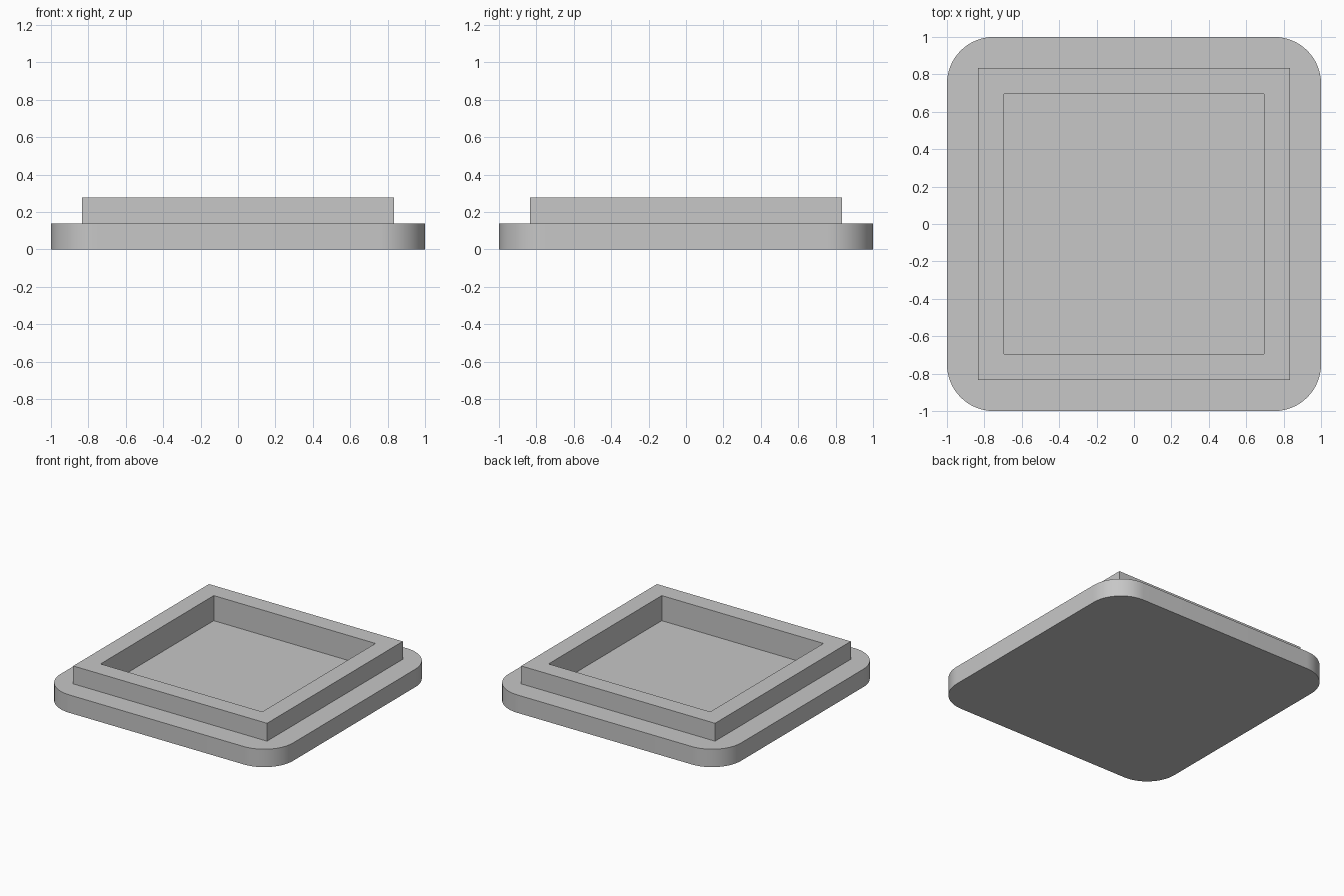
import bpy
import bmesh
import math

default = bpy.data.objects.get("Cube")
if default:
    bpy.data.objects.remove(default, do_unlink=True)

PLATE_TOP, RIM_TOP, FLOOR = 0.139, 0.278, 0.083
RIM_HALF, POCKET_HALF, CORNER = 0.833, 0.695, 0.25

grey = bpy.data.materials.new("plain grey")
grey.use_nodes = True
colour = (0.57, 0.57, 0.57, 1)
grey.diffuse_color = colour
grey.node_tree.nodes["Principled BSDF"].inputs["Base Color"].default_value = colour


def block(name, half, bottom, top, radius=0):
    """Square block between two heights, with optional rounded upright edges."""
    bm = bmesh.new()
    bmesh.ops.create_cube(bm, size=2)
    for v in bm.verts:
        v.co = (v.co.x * half, v.co.y * half, top if v.co.z > 0 else bottom)
    if radius:
        upright = [e for e in bm.edges
                   if abs(e.verts[0].co.z - e.verts[1].co.z) > 0.01]
        bmesh.ops.bevel(bm, geom=upright, offset=radius, segments=16,
                        profile=0.5, affect='EDGES')
    mesh = bpy.data.meshes.new(name)
    bm.to_mesh(mesh)
    bm.free()
    mesh.materials.append(grey)
    obj = bpy.data.objects.new(name, mesh)
    bpy.context.collection.objects.link(obj)
    return obj


def combine(target, helper, operation):
    """Apply a boolean and discard the helper."""
    helper.hide_render = True
    mod = target.modifiers.new(operation.lower(), 'BOOLEAN')
    mod.operation = operation
    mod.solver = 'EXACT'
    mod.object = helper
    bpy.ops.object.modifier_apply(modifier=mod.name)
    bpy.data.objects.remove(helper, do_unlink=True)


# Rounded base plate
lid = block("lid", 1, 0, PLATE_TOP, CORNER)
bpy.ops.object.select_all(action='DESELECT')
lid.select_set(True)
bpy.context.view_layer.objects.active = lid

# Raised square rim, sunk into the plate for a clean join
combine(lid, block("rim", RIM_HALF, PLATE_TOP / 2, RIM_TOP), 'UNION')

# Square pocket reaching below the plate's top
combine(lid, block("pocket_cutter", POCKET_HALF, FLOOR, RIM_TOP + 0.1), 'DIFFERENCE')

bpy.ops.object.shade_smooth_by_angle(angle=math.radians(30))
